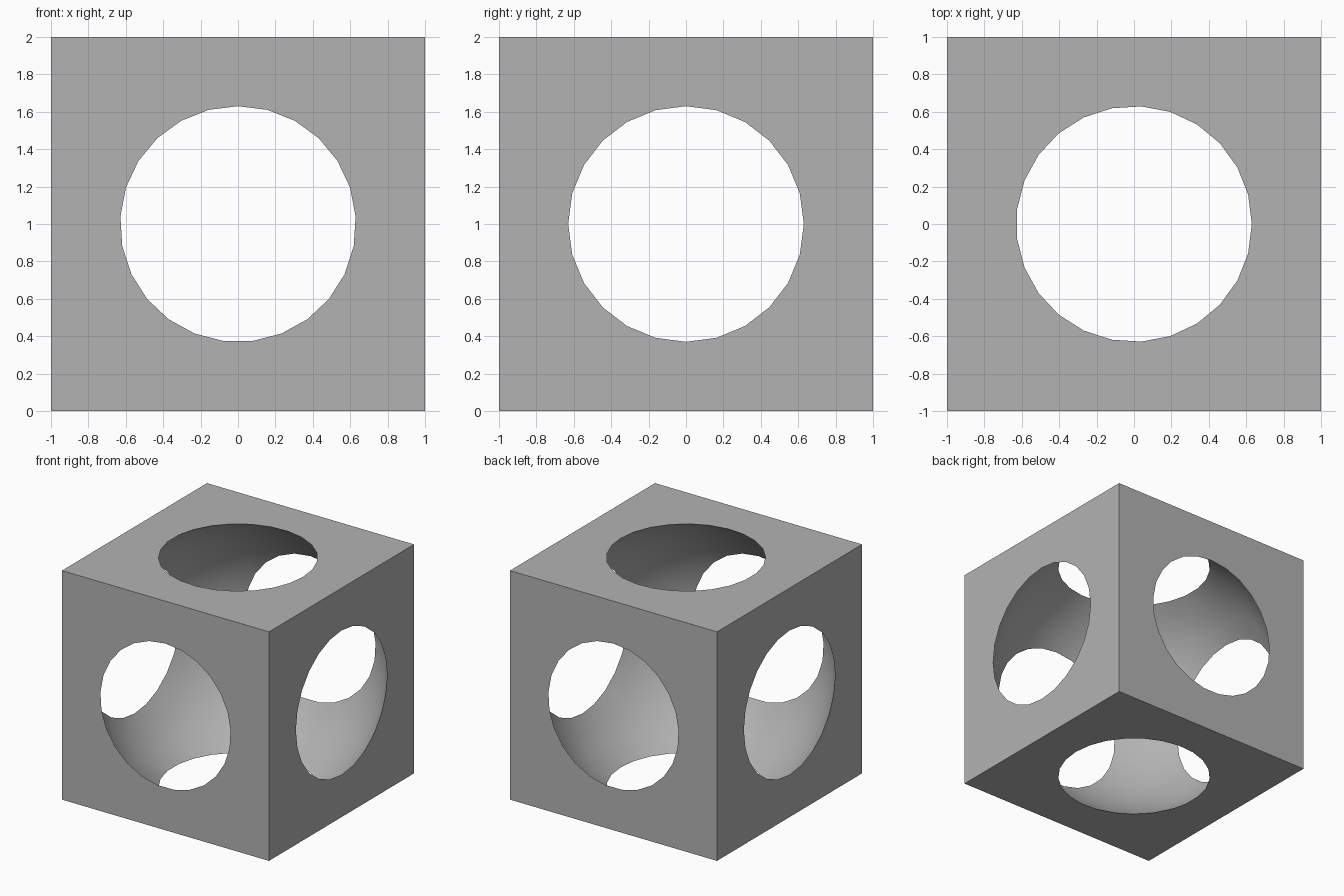
import bpy
import bmesh
import math
from mathutils import Vector

default = bpy.data.objects.get("Cube")
if default:
    bpy.data.objects.remove(default, do_unlink=True)

HALF = 1.0                       # half the cube's side
HOLE = 0.63                      # radius of the round openings
BALL = math.hypot(HALF, HOLE)    # radius of the hollow
MID = Vector((0, 0, HALF))

# Each pair of openings: normal, first point direction, other direction, sides
AXES = [
    (Vector((1, 0, 0)), Vector((0, 0, 1)), Vector((0, 1, 0)), 24),
    (Vector((0, 1, 0)), Vector((0, 0, 1)), Vector((1, 0, 0)), 25),
    (Vector((0, 0, 1)), Vector((1, 0, 0)), Vector((0, 1, 0)), 25),
]

bm = bmesh.new()

# Spherical hollow: ball points that stay inside the cube
bmesh.ops.create_icosphere(bm, subdivisions=4, radius=BALL)
bmesh.ops.delete(bm, geom=[v for v in bm.verts if max(map(abs, v.co)) > 0.96 * HALF],
                 context='VERTS')
bmesh.ops.delete(bm, geom=bm.edges[:], context='EDGES_FACES')

# Rims of the six openings, lying in the cube's faces
rims = []
for normal, first, other, sides in AXES:
    for sign in (-1, 1):
        ring = []
        for i in range(sides):
            a = math.tau * i / sides
            point = normal * sign * HALF + (first * math.cos(a) + other * math.sin(a)) * HOLE
            ring.append(bm.verts.new(point))
        rims.append((normal * sign, first, other, ring))

# Skin the hollow, then open it at the rims
bmesh.ops.convex_hull(bm, input=bm.verts[:])
ring_sets = [set(ring) for _, _, _, ring in rims]
caps = [f for f in bm.faces if any(set(f.verts) <= s for s in ring_sets)]
bmesh.ops.delete(bm, geom=caps, context='FACES_ONLY')
bmesh.ops.delete(bm, geom=[e for e in bm.edges if not e.link_faces], context='EDGES')
hollow = set(bm.faces)

# Cube faces, each filled between its square border and its round rim
corners = {(x, y, z): bm.verts.new(Vector((x, y, z)) * HALF)
           for x in (-1, 1) for y in (-1, 1) for z in (-1, 1)}


def loop_edges(verts):
    return [bm.edges.get((a, b)) or bm.edges.new((a, b))
            for a, b in zip(verts, verts[1:] + verts[:1])]


for normal, first, other, ring in rims:
    square = [corners[tuple(round(c) for c in normal + first * p + other * q)]
              for p, q in ((1, 1), (1, -1), (-1, -1), (-1, 1))]
    bmesh.ops.triangle_fill(bm, use_beauty=True, normal=normal,
                            edges=loop_edges(square) + loop_edges(ring))

bmesh.ops.recalc_face_normals(bm, faces=bm.faces[:])
bmesh.ops.translate(bm, verts=bm.verts[:], vec=MID)

mesh = bpy.data.meshes.new("hollow_cube")
bm.to_mesh(mesh)
bm.free()
cube = bpy.data.objects.new("hollow_cube", mesh)
bpy.context.collection.objects.link(cube)

# Plain grey
grey = bpy.data.materials.new("plain_grey")
grey.use_nodes = True
colour = (0.45, 0.45, 0.45, 1)
grey.diffuse_color = colour
grey.node_tree.nodes["Principled BSDF"].inputs["Base Color"].default_value = colour
mesh.materials.append(grey)

# Smooth hollow with sharp rims and cube edges
bpy.ops.object.select_all(action='DESELECT')
cube.select_set(True)
bpy.context.view_layer.objects.active = cube
bpy.ops.object.shade_smooth_by_angle(angle=math.radians(30))
